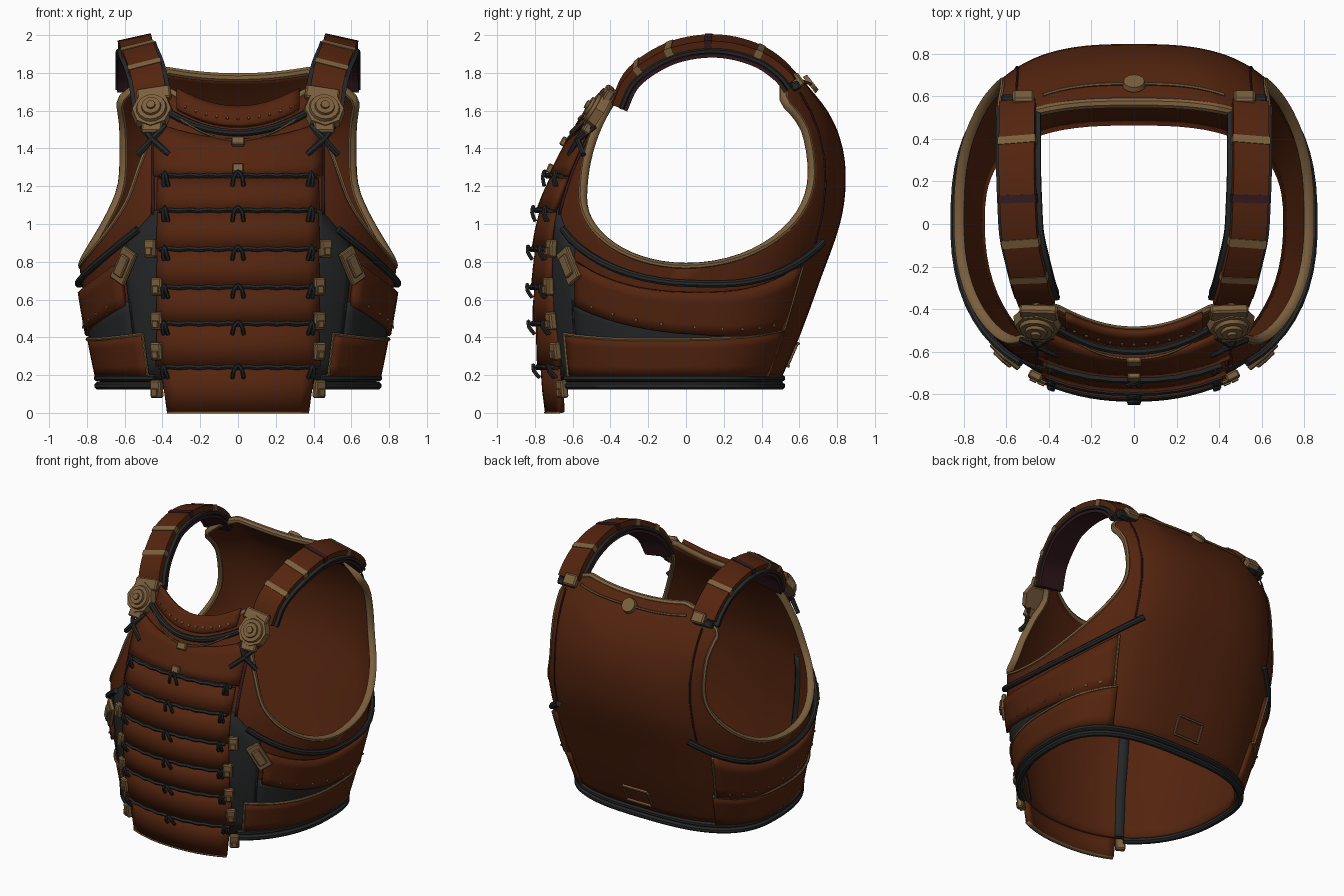
import bpy, bmesh, math
from mathutils import Vector, Matrix

if "Cube" in bpy.data.objects:
    bpy.data.objects.remove(bpy.data.objects["Cube"])

def mat(name, c):
    m = bpy.data.materials.new(name)
    m.diffuse_color = (*c, 1)
    m.use_nodes = True
    m.node_tree.nodes["Principled BSDF"].inputs["Base Color"].default_value = m.diffuse_color
    return m
LEATHER = mat("red_brown_leather", (0.088, 0.0175, 0.0045))
TAN = mat("tan_trim", (0.2, 0.115, 0.047))
BLACK = mat("black_cord", (0.019, 0.02, 0.021))
PURPLE = mat("dark_purple_lining", (0.034, 0.01, 0.014))

# Torso outline by height: front depth, back depth, half width
FRONT = [(0, .71), (.15, .74), (.4, .77), (.6, .785), (1, .77), (1.25, .7), (1.45, .6), (1.6, .5), (1.72, .43)]
BACK = [(.15, .49), (.4, .6), (.7, .71), (1, .815), (1.2, .845), (1.4, .83), (1.6, .755), (1.75, .65), (1.84, .57)]
WIDTH = [(.15, .73), (.4, .78), (.78, .84), (1, .845), (1.2, .825), (1.4, .82), (1.85, .84)]

def look(tab, z):  # smooth table lookup
    if z <= tab[0][0]:
        return tab[0][1]
    if z >= tab[-1][0]:
        return tab[-1][1]
    i = next(k for k in range(len(tab) - 1) if z <= tab[k + 1][0])
    def slope(k):
        a, b = tab[max(k - 1, 0)], tab[min(k + 1, len(tab) - 1)]
        return (b[1] - a[1]) / (b[0] - a[0])
    (a, p), (b, q) = tab[i], tab[i + 1]
    h, t = b - a, (z - a) / (b - a)
    return ((1 + 2 * t) * (1 - t) ** 2 * p + t * (1 - t) ** 2 * h * slope(i)
            + t * t * (3 - 2 * t) * q + t * t * (t - 1) * h * slope(i + 1))

def raw(th, z):
    s, c, a = math.sin(th), math.cos(th), look(WIDTH, z)
    n = 2.2 if c > 0 else 2.8
    d = look(FRONT, z) if c > 0 else -look(BACK, z)
    return Vector((math.copysign(a * abs(s) ** (2 / n), s), -d * abs(c) ** (2 / n), z))

def normal(th, z):
    e = .02
    return (raw(th + e, z) - raw(th - e, z)).cross(raw(th, z + e) - raw(th, z - e)).normalized()

def S(th, z, off=0):
    return raw(th, z) + normal(th, z) * off if off else raw(th, z)

def T(x, z):  # angle on the front at a given x
    return math.copysign(math.asin(min(1, (abs(x) / look(WIDTH, z)) ** 1.1)), x)

def finish(name, bm, m, thick=0, angle=40, recalc=True):
    if recalc:
        bmesh.ops.recalc_face_normals(bm, faces=bm.faces)
    me = bpy.data.meshes.new(name)
    bm.to_mesh(me)
    bm.free()
    ob = bpy.data.objects.new(name, me)
    bpy.context.collection.objects.link(ob)
    me.materials.append(m)
    if thick:
        md = ob.modifiers.new("thickness", 'SOLIDIFY')
        md.thickness, md.offset = thick, -1
    bpy.ops.object.select_all(action='DESELECT')
    ob.select_set(True)
    bpy.context.view_layer.objects.active = ob
    bpy.ops.object.shade_smooth_by_angle(angle=math.radians(angle))
    return ob

def grid(bm, rows):
    vs = [[bm.verts.new(p) for p in r] for r in rows]
    for a, b in zip(vs, vs[1:]):
        for i in range(len(a) - 1):
            bm.faces.new((a[i], a[i + 1], b[i + 1], b[i]))

def patch(name, th, zlo, zhi, off, m, thick=.02, nu=16, nv=4):
    bm, rows = bmesh.new(), []
    for j in range(nv + 1):
        v, row = j / nv, []
        for i in range(nu + 1):
            u = i / nu
            z = zlo(u) + (zhi(u) - zlo(u)) * v
            row.append(S(th(u, z), z, off(v) if callable(off) else off))
        rows.append(row)
    grid(bm, rows)
    return finish(name, bm, m, thick, recalc=False)

def sweep(name, pts, w, h, m, ref, sides=8, off=0):
    bm, rings, n = bmesh.new(), [], len(pts)
    r = math.sqrt(2) if sides == 4 else 1
    for i, p in enumerate(pts):
        t = (pts[min(i + 1, n - 1)] - pts[max(i - 1, 0)]).normalized()
        s = Vector(ref[i] if isinstance(ref, list) else ref)
        s = (s - t * s.dot(t)).normalized()
        k = s.cross(t)
        rings.append([bm.verts.new(p + k * off + s * w * r * math.cos(q) + k * h * r * math.sin(q))
                      for q in (2 * math.pi * (j + .5) / sides for j in range(sides))])
    for a, b in zip(rings, rings[1:]):
        for j in range(sides):
            bm.faces.new((a[j], a[(j + 1) % sides], b[(j + 1) % sides], b[j]))
    bm.faces.new(rings[0])
    bm.faces.new(rings[-1])
    return finish(name, bm, m)

def frame(p, n, roll=0):
    x = Vector((0, 0, 1)).cross(n).normalized()
    R = Matrix((x, n.cross(x), n)).transposed().to_4x4()
    return Matrix.Translation(p) @ R @ Matrix.Rotation(math.radians(roll), 4, 'Z')

def block(name, M, w, h, d, m):
    bm = bmesh.new()
    bmesh.ops.create_cube(bm, size=1, matrix=Matrix.Diagonal((w, h, d, 1)))
    bmesh.ops.bevel(bm, geom=bm.edges[:], offset=min(w, h, d) * .2, segments=1, affect='EDGES')
    bm.transform(M)
    return finish(name, bm, m, angle=30)

def disc(name, M, r, d, m, sides=16):
    bm = bmesh.new()
    bmesh.ops.create_cone(bm, cap_ends=True, segments=sides, radius1=r, radius2=r * .9, depth=d, matrix=M)
    return finish(name, bm, m)

def smooth(pts, k=4):  # Catmull-Rom resampling
    P = [Vector(p) for p in pts]
    P = [2 * P[0] - P[1]] + P + [2 * P[-1] - P[-2]]
    out = []
    for a, b, c, d in zip(P, P[1:], P[2:], P[3:]):
        out += [.5 * (2 * b + (c - a) * t + (2 * a - 5 * b + 4 * c - d) * t * t + (3 * b - a - 3 * c + d) * t ** 3)
                for t in (i / k for i in range(k))]
    return out + [P[-2]]

# Torso shell: front and back sheets that part at oval armholes
ZA = .775
def oval(z, mid, reach, top):
    k = (mid - z) / (mid - ZA) if z < mid else (z - mid) / top
    return reach * math.sqrt(max(0, 1 - k * k)) if z > ZA else 0
def edge_f(z):
    return math.acos(min(1, oval(z, 1.15, .56, .75) / look(FRONT, z)) ** 1.1)
def edge_b(z):
    y = oval(z, 1.27, .68, .73)
    return math.pi - math.acos(min(1, (max(y, .53) if z > 1.5 else y) / look(BACK, z)) ** 1.4)
def front_pt(s, z):
    th = s * edge_f(z)
    k = max(0, (z - 1.3) / .4) * max(0, 1 - (raw(th, z).x / .36) ** 2)
    return raw(th, z - .12 * k)
def back_pt(u, z):
    e = edge_b(z)
    p = raw(e + u * (2 * math.pi - 2 * e), z)
    k = max(0, (z - 1.5) / .32)
    p.z -= k * (max(0, abs(p.x) - .38) * .4 + .035 * max(0, 1 - (p.x / .38) ** 2))
    return p
LOW = [.15, .25, .4, .55, .7]
curve = lambda mid: [ZA + (mid - ZA) * (1 - math.cos(math.pi / 2 * i / 14)) for i in range(15)]
ZF = LOW + curve(1.15) + [1.2, 1.25, 1.3, 1.35, 1.4, 1.45, 1.5, 1.55, 1.6, 1.65, 1.7]
ZB = LOW + curve(1.27) + [1.33, 1.39, 1.45, 1.5, 1.55, 1.6, 1.65, 1.7, 1.75, 1.79, 1.82]
N = 36
bm = bmesh.new()
grid(bm, [[front_pt(2 * i / N - 1, z) for i in range(N + 1)] for z in ZF])
grid(bm, [[back_pt(i / N, z) for i in range(N + 1)] for z in ZB])
bmesh.ops.remove_doubles(bm, verts=bm.verts, dist=.0005)
finish("torso_shell", bm, LEATHER, .03, recalc=False)

# Neck, back and hem edging
sweep("neck_rim", [front_pt(i / 14 - 1, ZF[-1]) + Vector((0, .015, 0)) for i in range(3, 26)], .022, .018, TAN, (0, 0, 1))
sweep("back_top_rim", [back_pt(i / N, 1.82) - Vector((0, .02, .01)) for i in range(N + 1)], .025, .025, TAN, (0, 0, 1))
hem = [S(math.radians(a), .165, .005) for a in range(34, 327, 4)]
sweep("hem_cord_upper", [p + Vector((0, 0, .02)) for p in hem], .02, .026, BLACK, (0, 0, 1))
sweep("hem_cord_lower", [p + Vector((0, 0, -.02)) for p in hem], .022, .024, BLACK, (0, 0, 1))

# Lamellar chest plates with lacing
cuts = [0.005, .25, .48, .67, .87, 1.07, 1.25]
for i, (a, b) in enumerate(zip(cuts, cuts[1:])):
    hw = .4 if i == 0 else .42
    patch("chest_plate", lambda u, z: T((2 * u - 1) * (hw - (.04 * (b - z) / b if i == 0 else 0)), z), lambda u: a,
          lambda u: b - .012, lambda v: .036 - .018 * v, LEATHER, .03, 14, 2)
patch("bottom_plate_trim", lambda u, z: T((2 * u - 1) * .36, z), lambda u: 0, lambda u: .012, .04, TAN, .03, 14, 1)
bow = lambda u: 1 - (2 * u - 1) ** 2
patch("upper_chest_plate", lambda u, z: T((2 * u - 1) * .44, z), lambda u: 1.25,
      lambda u: 1.53 - .09 * bow(u), .025, LEATHER, .025, 14, 4)
patch("collar_band", lambda u, z: T((2 * u - 1) * .32, z), lambda u: 1.6 - .09 * bow(u),
      lambda u: 1.71 - .1 * bow(u), .03, LEATHER, .03, 14, 3)
sweep("collar_cord", [S(T(x / 20, 1.5), 1.575 - .1 * (1 - (x / 7) ** 2), .015) for x in range(-7, 8)], .02, .02, BLACK, (0, 0, 1))
sweep("collar_trim", [S(T(x / 20, 1.5), 1.54 - .11 * (1 - (x / 6) ** 2), .026) for x in range(-6, 7)], .006, .006, TAN, (0, 0, 1), 6)
for x in range(-5, 6):
    z = 1.63 - .09 * (1 - (x / 6) ** 2)
    disc("collar_rivet", frame(S(T(x * .055, z), z, .032), normal(T(x * .055, z), z)), .008, .012, TAN, 6)
for z in cuts[1:]:
    sweep("lacing_cord", [S(T(x / 20, z), z - .008 + .006 * (x % 2), .032) for x in range(-8, 9)], .013, .018, BLACK, (0, 0, 1), 6)
    for x0 in (-.37, 0, .37):
        q = .018 if x0 == 0 else .007
        knot = smooth([(x0 - 1.6 * q, z - .06, .03), (x0 - 1.2 * q, z - .02, .055), (x0, z + .008, .055),
                       (x0 + 1.2 * q, z - .02, .055), (x0 + 1.6 * q, z - .06, .03)], 2)
        sweep("lacing_knot", [S(T(k.x, k.y), k.y, k.z) for k in knot], .011, .011, BLACK, (0, -1, 0), 6)
for z, w in ((1.42, .07), (1.28, .06)):
    block("centre_clasp", frame(S(0, z, .035), normal(0, z)), w, .05, .03, TAN)

side_hi = lambda u: .80 - .62 * u + .6 * u * u
side_lo = lambda u: .57 - .48 * u + .36 * u * u
low_hi = lambda u: .42 - .14 * u + .17 * u * u
for sx in (-1, 1):
    def arc(a, b, sx=sx):  # angle span in degrees, kept increasing on both sides
        return lambda u, z: math.radians(a + (b - a) * u) if sx > 0 else -math.radians(b + (a - b) * u)
    def flip(f, sx=sx):
        return f if sx > 0 else lambda u: f(1 - u)
    def line(a, b, f, off, n=20):
        return [S(sx * math.radians(a + (b - a) * i / n), f(i / n), off) for i in range(n + 1)]
    # Armhole rim, laid inside the shell edge
    rim = [(front_pt(sx, z), normal(sx * edge_f(z), z)) for z in reversed(ZF[5:])]
    rim += [(back_pt((1 - sx) / 2, z), normal(sx * edge_b(z), z)) for z in ZB[6:]]
    sweep("armhole_rim", [p - n * .018 for p, n in rim], .026, .018, TAN, [n for p, n in rim])
    # Black webbing beside the plates and between the side guards
    patch("front_webbing", arc(27, 43), lambda u: .17, flip(lambda u: 1.1 - .22 * u), .008, BLACK, .015, 6, 8)
    patch("inner_webbing", arc(29, 34), lambda u: .15, lambda u: 1.0, -.025, BLACK, .01, 2, 8)
    patch("chest_edge_strip", lambda u, z: T(sx * (.45 + (u - .5) * sx * .016), z), lambda u: 1.05, lambda u: 1.5, .008, PURPLE, .012, 2, 6)
    patch("side_webbing", arc(42, 135), flip(lambda u: low_hi(u) - .04), flip(lambda u: side_lo(u) + .03), .008, BLACK, .015)
    # Side guards with edging
    patch("upper_side_guard", arc(45, 138), flip(side_lo), flip(side_hi), .028, LEATHER, .03, 20)
    patch("lower_side_guard", arc(37, 140), lambda u: .2, flip(low_hi), .02, LEATHER, .025, 20)
    sweep("side_cord", line(36, 150, lambda u: .97 - 1.08 * u + 1.02 * u * u, .018), .02, .018, BLACK, (0, 0, 1))
    sweep("lower_guard_trim", line(37, 140, low_hi, .02), .009, .009, TAN, (0, 0, 1), 6)
    sweep("guard_front_trim", [S(sx * math.radians(37), z, .02) for z in (.2, .3, .42)], .008, .009, TAN, (1, 0, 0), 6)
    sweep("guard_back_trim", [S(sx * math.radians(138), z, .026) for z in (.45, .6, .78)], .008, .008, TAN, (1, 0, 0), 6)
    for i in range(1, 10):
        th, z = sx * math.radians(45 + 9.3 * i), side_lo(i / 10) + .04
        disc("guard_rivet", frame(S(th, z, .03), normal(th, z)), .009, .012, TAN, 6)
    # Side buckle and plate clips
    th = T(sx * .585, .78)
    for w, h, d, o in ((.1, .19, .03, .03), (.06, .12, .03, .045)):
        block("side_buckle", frame(S(th, .78, o), normal(th, .78), sx * 30), w, h, d, TAN)
    for z in (.87, .67, .49, .33, .13):
        th = T(sx * (.45 if z > .8 else .415), z)
        block("plate_clip", frame(S(th, z, .03), normal(th, z)), .065, .095, .04, TAN)
        block("clip_stud", frame(S(th, z - .015, .053), normal(th, z)), .035, .04, .015, TAN)
    # Shoulder strap: padding, lining, leather and clips
    path = smooth([(sx * x, y, z) for x, y, z in ((.455, -.36, 1.63), (.475, -.3, 1.76), (.5, -.2, 1.85), (.53, -.06, 1.92),
                   (.54, .1, 1.95), (.545, .25, 1.94), (.545, .4, 1.89), (.545, .51, 1.81), (.545, .57, 1.73))])
    tilt = (1, 0, -.22 * sx)
    sweep("strap_padding", path, .115, .022, BLACK, tilt, 8, -.015)
    sweep("strap_lining", path, .1, .01, PURPLE, tilt, 4, -.04)
    sweep("strap_leather", path[:-1], .085, .022, LEATHER, tilt, 4, .014)
    for k, m in ((6, TAN), (11, TAN), (16, PURPLE), (23, TAN)):
        sweep("strap_clip", path[k:k + 2], .09, .024, m, tilt, 4, .016)
    block("strap_back_mount", frame(Vector((sx * .52, .59, 1.76)), Vector((0, .8, .6))), .1, .08, .05, TAN)
    block("strap_back_knot", frame(Vector((sx * .55, .58, 1.73)), Vector((0, .9, .4))), .15, .05, .05, BLACK)
    # Round shoulder badge with stepped discs and crossed cord below it
    c, n = Vector((sx * .455, -.47, 1.6)), Vector((sx * .1, -.82, .5)).normalized()
    disc("badge_base", frame(c, n), .115, .05, TAN, 8)
    for r, o in ((.085, .03), (.055, .045), (.025, .058)):
        disc("badge_disc", frame(c + n * o, n), r, .025, TAN)
    block("badge_upper_tab", frame(c + Vector((-.01 * sx, .055, .085)), n, -sx * 10), .18, .08, .045, TAN)
    block("badge_lower_tab", frame(c + Vector((0, -.05, -.09)), n), .11, .07, .045, TAN)
    for d in (-1, 1):
        pts = [S(T(sx * .44 + d * x, z), z, o) for x, z, o in ((-.08, 1.36, .02), (0, 1.43, .045), (.06, 1.51, .02))]
        sweep("badge_cross_cord", pts, .017, .015, BLACK, (0, 0, 1), 6)
    # Back seams beside the armholes
    th = sx * (math.pi - .6)
    sweep("back_seam", [S(th, z, .001) for z in (.9, 1.05, 1.2, 1.35, 1.5, 1.6, 1.7)], .006, .006, PURPLE, (1, 0, 0), 6)

# Back yoke trim, emblem and lower back frame
yoke = [S(math.pi + a / 20, 1.74 + .02 * (a / 8) ** 2, .002) for a in range(-8, 9)]
sweep("back_yoke_trim", yoke, .008, .008, TAN, (0, 0, 1), 6)
disc("back_emblem", frame(S(math.pi, 1.74, .005), normal(math.pi, 1.74)), .055, .025, TAN, 12)
for w, h, dx, z in ((.2, .014, 0, .25), (.2, .014, 0, .37), (.014, .12, .1, .31), (.014, .12, -.1, .31)):
    p = S(math.pi, z, .004)
    block("lower_back_frame", frame(p + Vector((dx, -.006 * (dx != 0), 0)), normal(math.pi, z)), w, h, .022, TAN)
